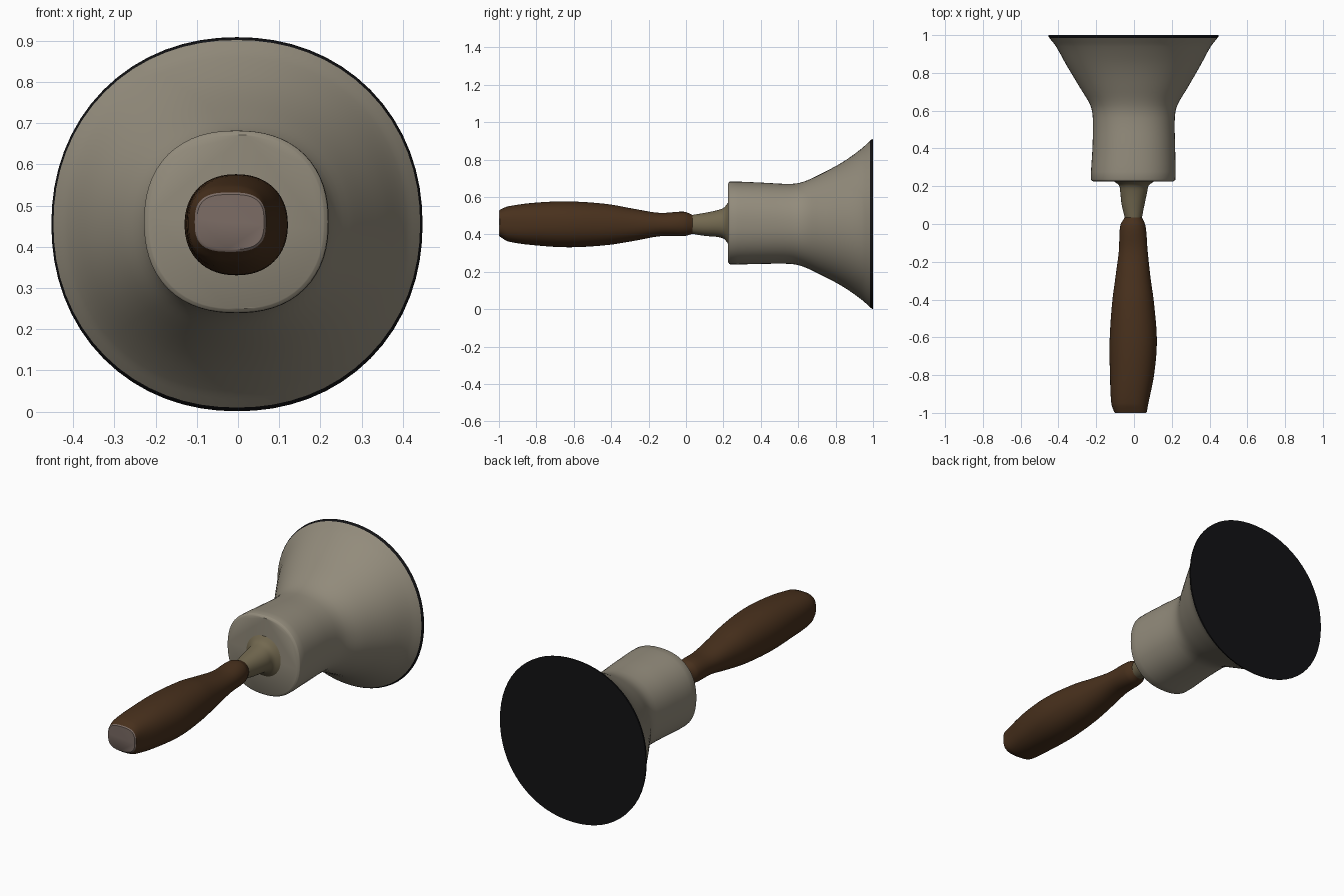
import bpy, bmesh
from math import cos, sin, pi

SIDES = 64


def material(name, rgb):
    m = bpy.data.materials.new(name)
    m.diffuse_color = (*rgb, 1)
    return m


def smooth_rows(rows, steps):
    # Catmull-Rom interpolation between the given cross-sections
    out = []
    for i in range(len(rows) - 1):
        p0, p1 = rows[max(i - 1, 0)], rows[i]
        p2, p3 = rows[i + 1], rows[min(i + 2, len(rows) - 1)]
        dy = p2[0] - p1[0]
        for s in range(steps):
            t = s / steps
            row = [p1[0] + dy * t]
            for k in range(1, 6):
                m1 = (p2[k] - p0[k]) / (p2[0] - p0[0]) * dy
                m2 = (p3[k] - p1[k]) / (p3[0] - p1[0]) * dy
                row.append((2*t**3 - 3*t**2 + 1) * p1[k] + (t**3 - 2*t**2 + t) * m1
                           + (3*t**2 - 2*t**3) * p2[k] + (t**3 - t**2) * m2)
            out.append(row)
    return out + [rows[-1]]


def loft(name, rows, mat, steps=4, cap_start=False, cap_end=False):
    # rows: y, x min, x max, z min, z max, superellipse exponent
    bm = bmesh.new()
    rings = []
    for y, x0, x1, z0, z1, n in smooth_rows(rows, steps):
        ring = []
        for i in range(SIDES):
            a = 2 * pi * i / SIDES
            c, s = cos(a), sin(a)
            r = (abs(c)**n + abs(s)**n) ** (-1 / n)
            ring.append(bm.verts.new(((x0 + x1) / 2 + (x1 - x0) / 2 * c * r, y,
                                      (z0 + z1) / 2 + (z1 - z0) / 2 * s * r)))
        rings.append(ring)
    for a, b in zip(rings, rings[1:]):
        for i in range(SIDES):
            j = (i + 1) % SIDES
            bm.faces.new((a[i], b[i], b[j], a[j]))
    if cap_start:
        bm.faces.new(rings[0])
    if cap_end:
        bm.faces.new(rings[-1][::-1])
    me = bpy.data.meshes.new(name)
    bm.to_mesh(me)
    bm.free()
    ob = bpy.data.objects.new(name, me)
    bpy.context.collection.objects.link(ob)
    me.materials.append(mat)
    bpy.context.view_layer.objects.active = ob
    ob.select_set(True)
    bpy.ops.object.shade_smooth_by_angle(angle=0.7)
    ob.select_set(False)
    return ob


metal = material("dull_metal", (0.29, 0.26, 0.20))
brass = material("aged_brass", (0.17, 0.14, 0.08))
wood = material("dark_wood", (0.065, 0.03, 0.012))
end_grain = material("worn_end", (0.20, 0.15, 0.13))
dark = material("dark_mouth", (0.006, 0.006, 0.007))

# Bell: straight barrel flaring to a wide mouth
loft("bell_body", [
    (0.225, -0.215, 0.207, 0.25, 0.672, 2.3),
    (0.235, -0.228, 0.219, 0.24, 0.682, 2.3),
    (0.40, -0.220, 0.218, 0.242, 0.677, 2.25),
    (0.56, -0.218, 0.216, 0.242, 0.670, 2.2),
    (0.63, -0.232, 0.230, 0.226, 0.682, 2.15),
    (0.72, -0.285, 0.283, 0.184, 0.723, 2.1),
    (0.84, -0.357, 0.352, 0.120, 0.788, 2.1),
    (0.94, -0.413, 0.407, 0.050, 0.860, 2.1),
    (0.985, -0.448, 0.442, 0.010, 0.902, 2.1),
], metal, cap_start=True)

# Dark closed mouth with its thin rim
loft("bell_mouth", [
    (0.985, -0.448, 0.442, 0.010, 0.902, 2.1),
    (0.993, -0.453, 0.448, 0.003, 0.908, 2.1),
    (1.0, -0.453, 0.448, 0.001, 0.909, 2.1),
], dark, steps=1, cap_end=True)

# Collar joining the handle to the bell
loft("collar", [
    (0.035, -0.049, 0.042, 0.403, 0.504, 2.1),
    (0.10, -0.065, 0.055, 0.392, 0.515, 2.1),
    (0.17, -0.073, 0.070, 0.386, 0.530, 2.1),
    (0.205, -0.080, 0.079, 0.374, 0.545, 2.1),
    (0.228, -0.110, 0.110, 0.345, 0.575, 2.1),
], brass)

# Turned wooden handle
loft("handle", [
    (-0.995, -0.105, 0.068, 0.388, 0.532, 2.9),
    (-0.95, -0.120, 0.076, 0.362, 0.550, 2.6),
    (-0.80, -0.127, 0.106, 0.341, 0.570, 2.3),
    (-0.62, -0.129, 0.121, 0.331, 0.576, 2.2),
    (-0.42, -0.116, 0.106, 0.343, 0.562, 2.2),
    (-0.28, -0.098, 0.087, 0.365, 0.537, 2.2),
    (-0.14, -0.080, 0.072, 0.390, 0.515, 2.2),
    (-0.01, -0.073, 0.061, 0.391, 0.521, 2.1),
    (0.035, -0.049, 0.042, 0.403, 0.504, 2.1),
], wood, steps=5)

# Pale worn tip of the handle
loft("handle_end", [
    (-1.0, -0.099, 0.063, 0.394, 0.527, 3.0),
    (-0.995, -0.105, 0.068, 0.388, 0.532, 2.9),
], end_grain, steps=1, cap_start=True)
